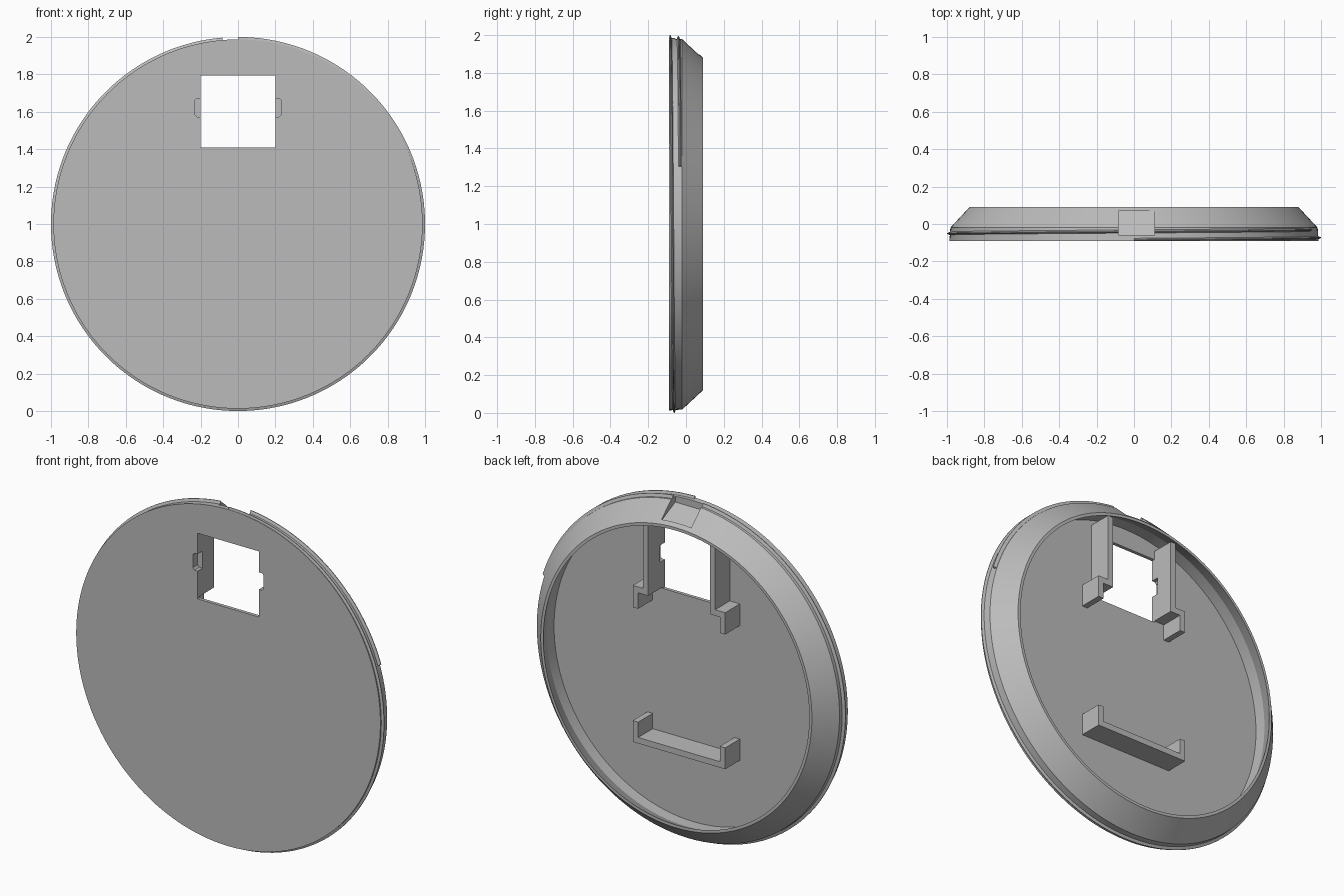
import bpy, bmesh, math

cube = bpy.data.objects.get("Cube")
if cube:
    bpy.data.objects.remove(cube, do_unlink=True)

grey = bpy.data.materials.new("plain grey")
grey.use_nodes = True
COLOUR = (0.5, 0.5, 0.5, 1)
grey.diffuse_color = COLOUR
grey.node_tree.nodes["Principled BSDF"].inputs["Base Color"].default_value = COLOUR

FRONT, FLOOR, BRACKET, BACK = -0.09, -0.07, 0.065, 0.09
WALL = 0.035


def make_object(name, bm):
    bmesh.ops.recalc_face_normals(bm, faces=bm.faces)
    mesh = bpy.data.meshes.new(name)
    bm.to_mesh(mesh)
    bm.free()
    mesh.materials.append(grey)
    obj = bpy.data.objects.new(name, mesh)
    bpy.context.collection.objects.link(obj)
    return obj


def sweep(name, rings, closed):
    """Skin a list of equal cross-sections, closing the loop or capping the ends."""
    bm = bmesh.new()
    loops = [[bm.verts.new(p) for p in ring] for ring in rings]
    pairs = list(zip(loops, loops[1:]))
    if closed:
        pairs.append((loops[-1], loops[0]))
    for a, b in pairs:
        for i in range(len(a)):
            j = (i + 1) % len(a)
            bm.faces.new((a[i], a[j], b[j], b[i]))
    if not closed:
        bm.faces.new(loops[0])
        bm.faces.new(loops[-1])
    return make_object(name, bm)


def around(radius, y, angle):
    return (radius * math.sin(angle), y, 1 + radius * math.cos(angle))


def prism(name, outline, depth):
    """Extrude an x-z outline between two y values."""
    return sweep(name, [[(x, y, z) for x, z in outline] for y in depth], False)


def box_outline(x0, x1, z0, z1):
    return [(x0, z0), (x1, z0), (x1, z1), (x0, z1)]


def cut(target, cutter):
    mod = target.modifiers.new("cut", "BOOLEAN")
    mod.operation = "DIFFERENCE"
    mod.solver = "EXACT"
    mod.object = cutter
    bpy.context.view_layer.objects.active = target
    with bpy.context.temp_override(object=target, active_object=target):
        bpy.ops.object.modifier_apply(modifier=mod.name)


# Round cover: front plate, short cylinder, tapered rim and hollow inside
SEGMENTS = 128
profile = [(0.987, FRONT), (0.982, -0.02), (0.88, BACK),
           (0.863, BACK), (0.905, 0.0), (0.905, FLOOR)]
cover = sweep("round_cover",
              [[around(r, y, math.tau * i / SEGMENTS) for i in range(SEGMENTS)]
               for r, y in profile], False)

# Screw thread spiralling from the front edge
steps = 150
thread_rings = []
for i in range(steps + 1):
    turn = 1.2 * i / steps
    y = FRONT + 0.006 + 0.044 * turn
    thread_rings.append([around(r, max(FRONT, y + dy), math.tau * turn)
                         for r, dy in ((0.975, -0.012), (1.0, -0.002),
                                       (1.0, 0.002), (0.975, 0.012))])
thread = sweep("screw_thread", thread_rings, False)

# Guide walls beside the window, with feet that hold the upper corners
holders = []
for side, label in ((1, "left"), (-1, "right")):
    outline = [(0.2, 1.418), (0.265, 1.418), (0.265, 1.325), (0.3, 1.325),
               (0.3, 1.453), (0.2 + WALL, 1.453), (0.2 + WALL, 1.845), (0.2, 1.845)]
    holders.append(prism(label + "_guide_wall", [(side * x, z) for x, z in outline],
                         (FLOOR - 0.005, BRACKET)))

# Lower U-shaped cradle
prism("lower_cradle",
      [(-0.3, 0.535), (0.3, 0.535), (0.3, 0.66), (0.265, 0.66), (0.265, 0.57),
       (-0.265, 0.57), (-0.265, 0.66), (-0.3, 0.66)], (FLOOR - 0.005, BRACKET))

# Cutters: window, latch slots and finger notch in the rim
window = prism("window_cutter", box_outline(-0.2, 0.2, 1.41, 1.795), (-0.2, -0.03))
cut(cover, window)
slots = []
for side, holder in zip((1, -1), holders):
    outline = [(0.19, 1.573), (0.22, 1.573), (0.23, 1.585),
               (0.23, 1.66), (0.22, 1.672), (0.19, 1.672)]
    slot = prism("slot_cutter", [(side * x, z) for x, z in outline], (-0.2, -0.045))
    cut(cover, slot)
    cut(holder, slot)
    slots.append(slot)
notch = sweep("notch_cutter",
              [[(x, -0.058, 1.945), (x, -0.058, 2.2), (x, 0.07, 2.2), (x, 0.07, 1.885)]
               for x in (-0.083, 0.11)], False)
cut(cover, notch)
cut(thread, notch)
for cutter in [window, notch] + slots:
    bpy.data.objects.remove(cutter, do_unlink=True)

# Smooth round surfaces, keep edges crisp
bpy.ops.object.select_all(action="DESELECT")
for obj in (cover, thread):
    obj.select_set(True)
bpy.context.view_layer.objects.active = cover
bpy.ops.object.shade_smooth_by_angle(angle=math.radians(25))
